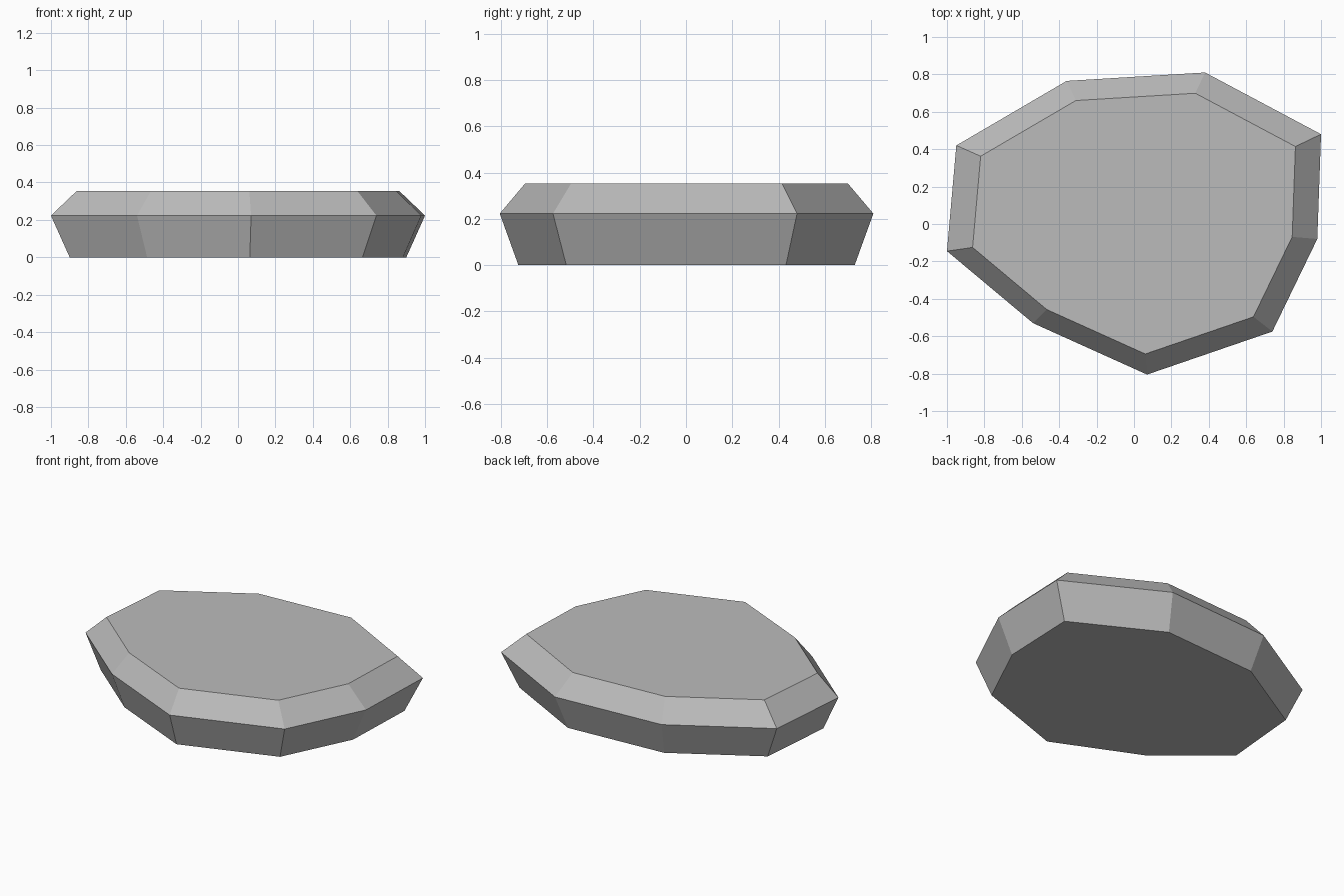
import bpy
import bmesh

cube = bpy.data.objects.get("Cube")
if cube:
    bpy.data.objects.remove(cube, do_unlink=True)

# Stone colour
stone = bpy.data.materials.new("stone_grey")
stone.use_nodes = True
grey = (0.5, 0.5, 0.5, 1)
stone.diffuse_color = grey
stone.node_tree.nodes["Principled BSDF"].inputs["Base Color"].default_value = grey

# Widest outline of the slab, counter-clockwise from above
outline = [(-0.36, 0.765), (-0.95, 0.42), (-1.0, -0.145), (-0.54, -0.53), (0.07, -0.805),
           (0.74, -0.575), (0.98, -0.08), (1.0, 0.48), (0.38, 0.81)]

# Height and outline scale of each level: base, widest edge, chamfered top
levels = [(0.0, 0.9), (0.223, 1.0), (0.354, 0.863)]

bm = bmesh.new()
rings = [[bm.verts.new((x * s, y * s, z)) for x, y in outline] for z, s in levels]

# Flat underside and top
bm.faces.new(reversed(rings[0]))
bm.faces.new(rings[-1])

# Sloping sides and chamfer
count = len(outline)
for low, high in zip(rings, rings[1:]):
    for i in range(count):
        j = (i + 1) % count
        bm.faces.new((low[i], low[j], high[j], high[i]))

bmesh.ops.recalc_face_normals(bm, faces=bm.faces)
mesh = bpy.data.meshes.new("flat_stone")
bm.to_mesh(mesh)
bm.free()
mesh.materials.append(stone)
bpy.context.collection.objects.link(bpy.data.objects.new("flat_stone", mesh))
